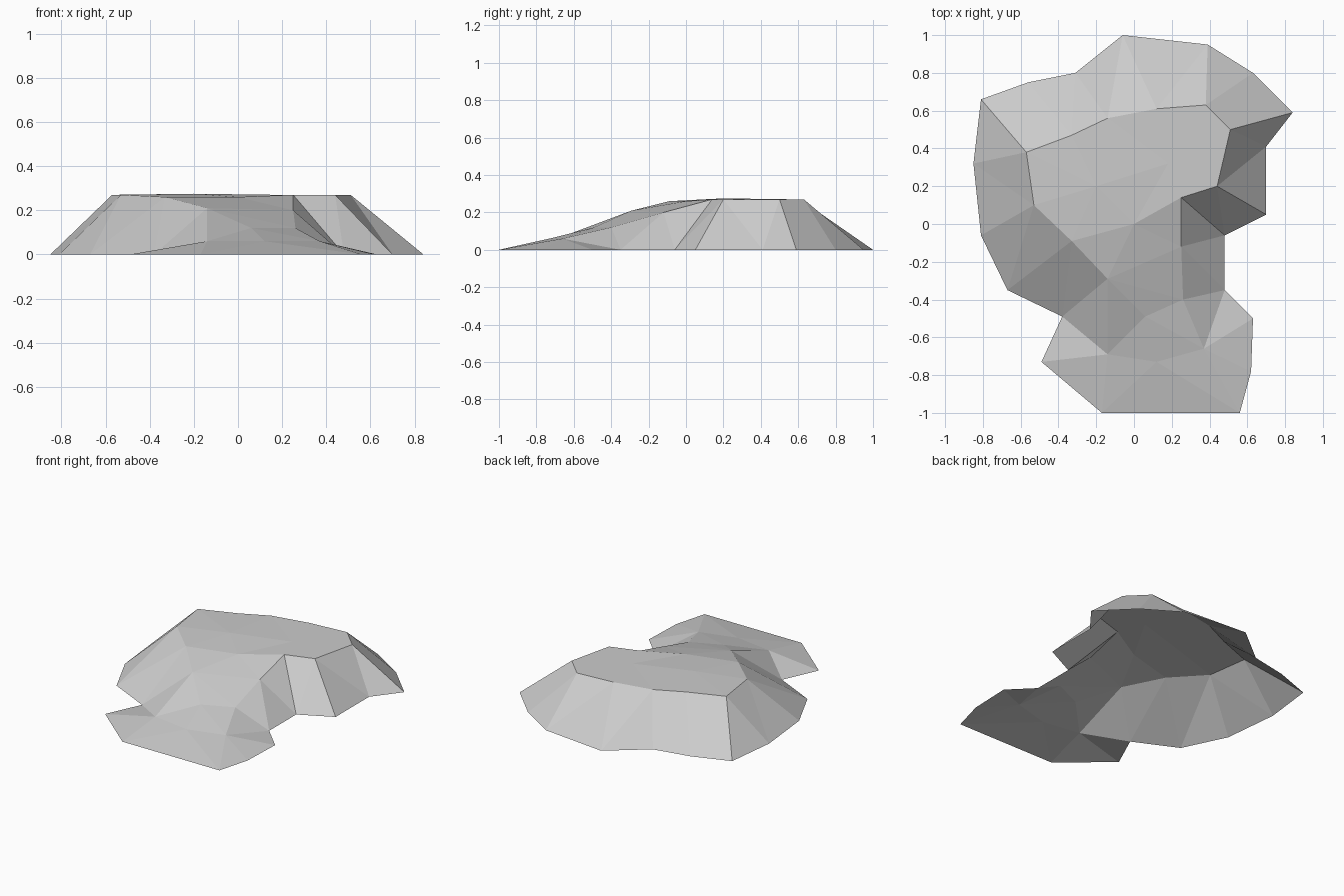
import bpy
import bmesh
from mathutils import Vector
from mathutils.geometry import delaunay_2d_cdt

GROUND, PLATEAU = 0.0, 0.27

# Ground outline, clockwise from the back
outline = [(-.06, 1), (.39, .95), (.63, .8), (.84, .59), (.7, .41), (.7, .05),
           (.48, -.06), (.48, -.35), (.63, -.5), (.62, -.78), (.56, -1),
           (-.17, -1), (-.49, -.73), (-.38, -.49), (-.67, -.35), (-.81, -.06),
           (-.85, .32), (-.81, .66), (-.56, .75), (-.31, .8)]

# Level part of the upper rim, clockwise from the left front to the notch
level_rim = [(-.53, .1), (-.57, .38), (-.33, .47), (-.14, .56), (.12, .61),
             (.38, .63), (.51, .5), (.44, .2), (.25, .14)]

# Sloping part of the rim, around the tongue at the front
ramp_rim = [(.25, -.12, .2), (.26, -.4, .12), (.37, -.66, .06), (.12, -.73, .06),
            (-.14, -.69, .06), (-.14, -.29, .21), (-.33, -.09, .26)]

# Gentle bumps inside the rim
bumps = [(.18, .32, .27), (-.2, .2, .275), (0, 0, .26), (.06, -.49, .12)]


def raised(points, height):
    return [Vector((x, y, height)) for x, y in points]


def loop_edges(start, count):
    return [(start + i, start + (i + 1) % count) for i in range(count)]


def make_material(name, colour):
    material = bpy.data.materials.new(name)
    material.use_nodes = True
    material.diffuse_color = colour
    for node in material.node_tree.nodes:
        if node.type == 'BSDF_PRINCIPLED':
            node.inputs["Base Color"].default_value = colour
    return material


def build_sheet(name, points, edges, material):
    """Triangulate the plan inside its outline, then lift it to its heights."""
    flat = [p.to_2d() for p in points]
    plan, _, faces, sources, _, _ = delaunay_2d_cdt(flat, edges, [], 1, 1e-5)
    bm = bmesh.new()
    verts = [bm.verts.new(points[source[0]]) for source in sources]
    for face in faces:
        bm.faces.new([verts[i] for i in face])
    bm.normal_update()
    # Every face of the open sheet looks upward
    for face in bm.faces:
        if face.normal.z < 0:
            face.normal_flip()
    mesh = bpy.data.meshes.new(name)
    bm.to_mesh(mesh)
    bm.free()
    mesh.materials.append(material)
    sheet = bpy.data.objects.new(name, mesh)
    bpy.context.collection.objects.link(sheet)
    return sheet


default_cube = bpy.data.objects.get("Cube")
if default_cube:
    bpy.data.objects.remove(default_cube, do_unlink=True)

# Open rocky mound: slopes, plateau and front tongue in one faceted sheet
rim = raised(level_rim, PLATEAU) + [Vector(p) for p in ramp_rim]
points = raised(outline, GROUND) + rim + [Vector(p) for p in bumps]
edges = loop_edges(0, len(outline)) + loop_edges(len(outline), len(rim))
stone = make_material("stone grey", (.6, .6, .6, 1))
build_sheet("rocky_mound", points, edges, stone)
